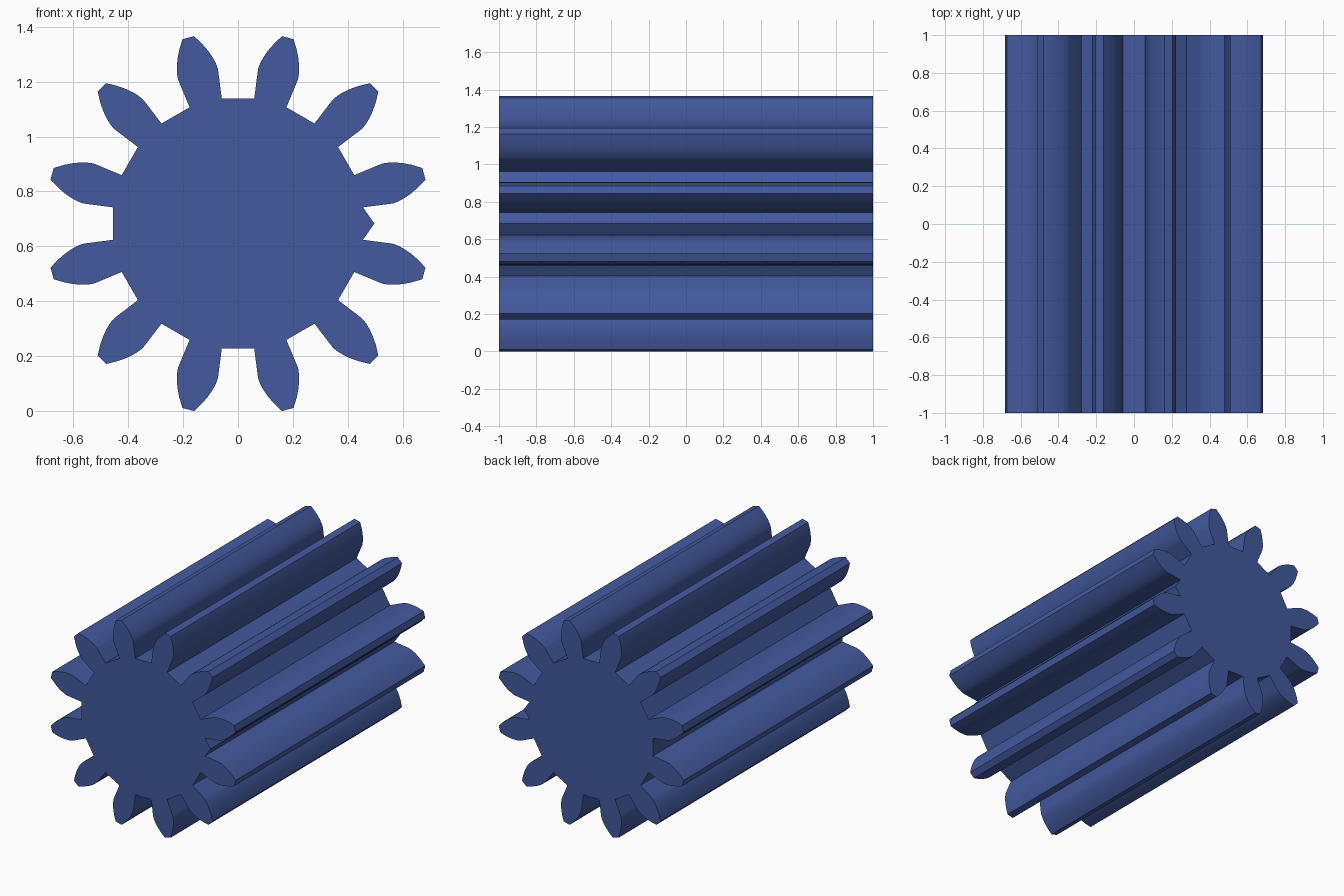
import bpy
import bmesh
from math import sin, cos, atan, sqrt, radians, tau

cube = bpy.data.objects.get("Cube")
if cube:
    bpy.data.objects.remove(cube, do_unlink=True)

TEETH = 12
LENGTH = 2.0
CENTRE_Z = 0.683
ROOT_R, BASE_R, TIP_R = 0.459, 0.565, 0.7015
HALF_TOOTH = radians(7.6)
NOTCH_R = 0.497
FLANK_STEPS = 7


def flank():
    """Half a tooth as (radius, angle from the tooth axis), root to tip."""
    points = [(ROOT_R, HALF_TOOTH)]
    roll_max = sqrt((TIP_R / BASE_R) ** 2 - 1)
    for i in range(FLANK_STEPS + 1):
        roll = roll_max * i / FLANK_STEPS
        points.append((BASE_R * sqrt(1 + roll * roll),
                       HALF_TOOTH - (roll - atan(roll))))
    return points


# Gear outline: a ridge in the first gap, then involute teeth all round
half = flank()
outline = [(NOTCH_R, 0.0)]
for k in range(TEETH):
    axis = tau * (k + 0.5) / TEETH
    outline += [(r, axis - a) for r, a in half]
    outline += [(r, axis + a) for r, a in reversed(half)]

# Extrude the outline along the gear's length
bm = bmesh.new()
verts = [bm.verts.new((r * cos(a), -LENGTH / 2, r * sin(a))) for r, a in outline]
front = bm.faces.new(verts)
result = bmesh.ops.extrude_face_region(bm, geom=[front], use_keep_orig=True)
back = [v for v in result["geom"] if isinstance(v, bmesh.types.BMVert)]
bmesh.ops.translate(bm, verts=back, vec=(0, LENGTH, 0))
bmesh.ops.recalc_face_normals(bm, faces=bm.faces)

mesh = bpy.data.meshes.new("pinion_gear")
bm.to_mesh(mesh)
bm.free()
gear = bpy.data.objects.new("pinion_gear", mesh)
gear.location.z = CENTRE_Z
bpy.context.collection.objects.link(gear)

# Blue finish
blue = (0.055, 0.1, 0.34, 1.0)
mat = bpy.data.materials.new("blue")
mat.use_nodes = True
mat.diffuse_color = blue
mat.node_tree.nodes["Principled BSDF"].inputs["Base Color"].default_value = blue
mesh.materials.append(mat)

# Smooth flanks with crisp corners
bpy.ops.object.select_all(action="DESELECT")
gear.select_set(True)
bpy.context.view_layer.objects.active = gear
bpy.ops.object.shade_smooth_by_angle(angle=radians(20))
